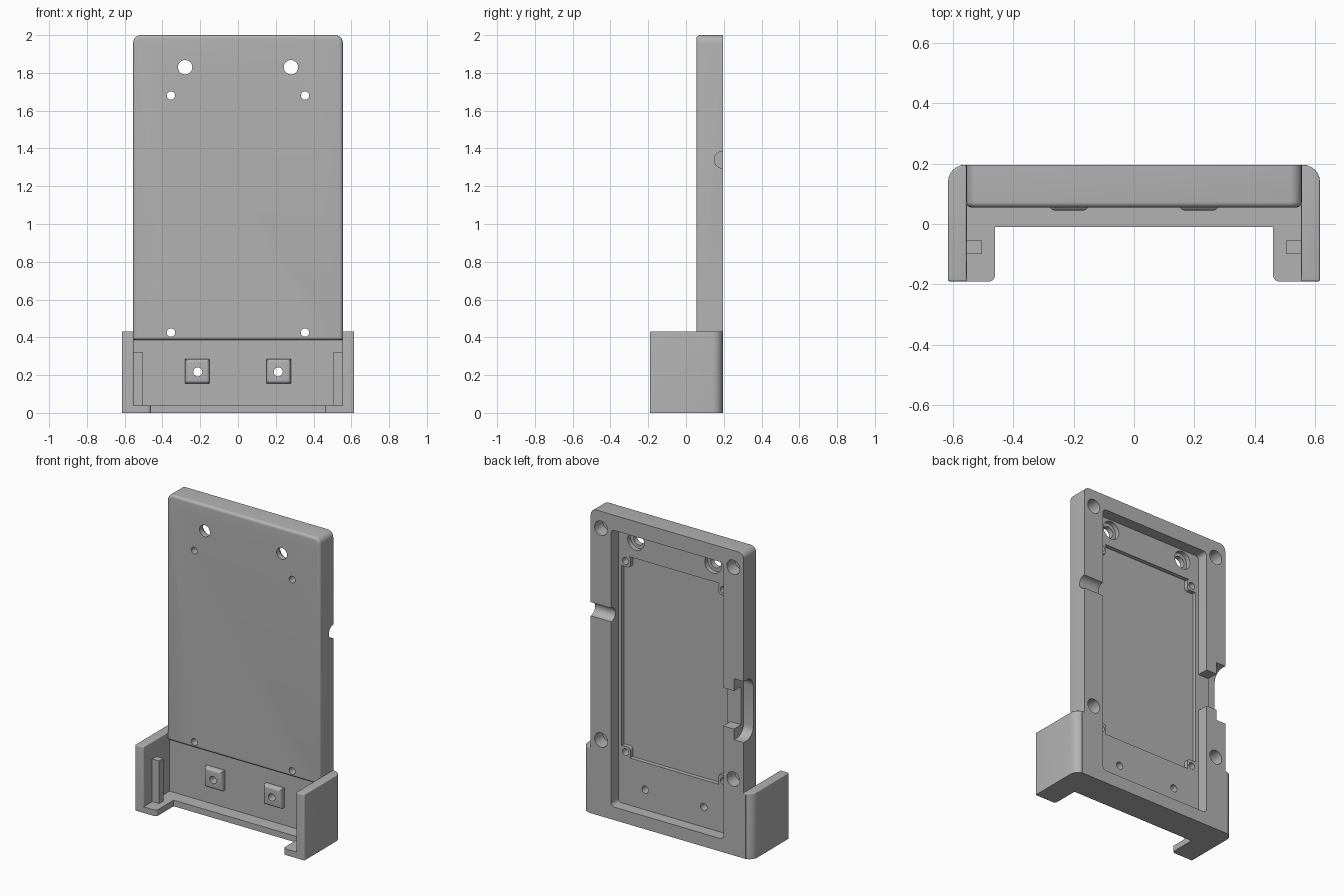
import bpy, bmesh
from math import pi
from mathutils import Matrix, Vector

cube = bpy.data.objects.get("Cube")
if cube:
    bpy.data.objects.remove(cube, do_unlink=True)

grey = bpy.data.materials.new("plain grey")
grey.use_nodes = True
grey.diffuse_color = (0.45, 0.45, 0.45, 1)
grey.node_tree.nodes["Principled BSDF"].inputs["Base Color"].default_value = (0.45, 0.45, 0.45, 1)


def make(name, bm):
    bmesh.ops.recalc_face_normals(bm, faces=bm.faces[:])
    mesh = bpy.data.meshes.new(name)
    bm.to_mesh(mesh)
    bm.free()
    mesh.materials.append(grey)
    ob = bpy.data.objects.new(name, mesh)
    bpy.context.collection.objects.link(ob)
    return ob


def box(name, lo, hi, *rounds):
    """Box between two corners; each round is (radius, rule on edge direction and midpoint)."""
    bm = bmesh.new()
    bmesh.ops.create_cube(bm, size=1)
    lo, hi = Vector(lo), Vector(hi)
    for v in bm.verts:
        v.co = [(a + b) / 2 + c * (b - a) for a, b, c in zip(lo, hi, v.co)]
    for radius, rule in rounds:
        edges = []
        for e in bm.edges:
            a, b = e.verts[0].co, e.verts[1].co
            if e.calc_face_angle(0) > 0.5 and rule((b - a).normalized(), (a + b) / 2):
                edges.append(e)
        bmesh.ops.bevel(bm, geom=edges, offset=radius, segments=6, profile=0.5,
                        affect='EDGES', clamp_overlap=True)
    return make(name, bm)


def rod(name, centre, axis, radius, length, end_radius=None):
    bm = bmesh.new()
    turn = Matrix.Rotation(pi / 2, 4, 'X' if axis == 'Y' else 'Y')
    bmesh.ops.create_cone(bm, cap_ends=True, segments=32, radius1=radius,
                          radius2=end_radius or radius, depth=length,
                          matrix=Matrix.Translation(centre) @ turn)
    return make(name, bm)


def combine(body, part, operation):
    mod = body.modifiers.new(operation, 'BOOLEAN')
    mod.operation, mod.solver, mod.object = operation, 'EXACT', part
    bpy.context.view_layer.update()
    mesh = bpy.data.meshes.new_from_object(
        body.evaluated_get(bpy.context.evaluated_depsgraph_get()))
    body.modifiers.clear()
    body.data = mesh
    bpy.data.objects.remove(part, do_unlink=True)


def add(part):
    combine(body, part, 'UNION')


def cut(part):
    combine(body, part, 'DIFFERENCE')


def along_x(d, m): return abs(d.x) > 0.9
def along_y(d, m): return abs(d.y) > 0.9
def along_z(d, m): return abs(d.z) > 0.9


FRONT, BACK, FLOOR = 0.055, 0.195, 0.12

# Main upright plate with rounded top corners and front edge
body = box("holder_body", (-0.555, FRONT, 0.385), (0.555, BACK, 2),
           (0.04, lambda d, m: along_y(d, m) and m.z > 1.9),
           (0.018, lambda d, m: m.y < FRONT + 0.001 and abs(d.y) < 0.1))

# Thinner lower panel and bottom ledge
add(box("lower_panel", (-0.57, 0.08, 0), (0.57, BACK, 0.42)))
add(box("ledge", (-0.58, -0.01, 0), (0.58, 0.11, 0.04)))

for s in (-1, 1):
    def span(name, x0, x1, y, z, *rounds):
        a, b = sorted((s * x0, s * x1))
        return box(name, (a, y[0], z[0]), (b, y[1], z[1]), *rounds)

    # Side wall with a large rounded back corner
    add(span("side_wall", 0.553, 0.615, (-0.19, BACK), (0, 0.432),
             (0.055, lambda d, m: along_z(d, m) and m.y > 0.1 and abs(m.x) > 0.6),
             (0.018, lambda d, m: m.z > 0.43 or (along_z(d, m) and m.y < -0.18))))
    # Foot under the side wall
    add(span("foot", 0.46, 0.59, (-0.19, 0.05), (0, 0.04),
             (0.02, lambda d, m: along_z(d, m) and abs(m.x) < 0.5 and m.y < 0)))
    # Guide rib inside the wall
    add(span("guide_rib", 0.503, 0.58, (-0.1, -0.055), (0.02, 0.32)))
    # Raised pad on the lower panel
    add(span("pad", 0.15, 0.28, (0.045, 0.1), (0.155, 0.285),
             (0.018, lambda d, m: m.y < 0.046)))

# Back cavity and deeper pocket
cut(box("cavity", (-0.407, FLOOR, 0.085), (0.407, 0.3, 1.9), (0.025, along_y)))
cut(box("pocket", (-0.385, 0.093, 0.395), (0.385, 0.15, 1.715), (0.02, along_y)))

# Corner bosses in the pocket
for s in (-1, 1):
    for z in (0.425, 1.68):
        add(box("boss", (s * 0.358 - 0.038, 0.08, z - 0.038),
                (s * 0.358 + 0.038, FLOOR, z + 0.038), (0.02, along_y)))

# Through holes and screw holes
for s in (-1, 1):
    cut(rod("hanging_hole", (s * 0.28, 0.1, 1.83), 'Y', 0.038, 0.4))
    cut(rod("hanging_counterbore", (s * 0.28, 0.14, 1.83), 'Y', 0.06, 0.1))
    cut(rod("pad_hole", (s * 0.213, 0.1, 0.217), 'Y', 0.024, 0.4))
    for z in (0.425, 1.68):
        cut(rod("boss_hole", (s * 0.355, 0.1, z), 'Y', 0.022, 0.4))
    for z in (0.5, 1.89):
        cut(rod("screw_hole", (s * 0.48, 0.2, z), 'Y', 0.047, 0.18))

# Round cable notch on the left, stepped port opening on the right
cut(rod("cable_notch", (0.49, BACK, 1.34), 'X', 0.045, 0.22))
cut(box("port_recess", (-0.65, 0.095, 0.76), (-0.485, 0.3, 1.16), (0.07, along_x)))
cut(box("port_opening", (-0.55, FLOOR, 0.83), (-0.38, 0.3, 1.08)))

bpy.ops.object.select_all(action='DESELECT')
body.select_set(True)
bpy.context.view_layer.objects.active = body
bpy.ops.object.shade_smooth_by_angle(angle=0.5)
